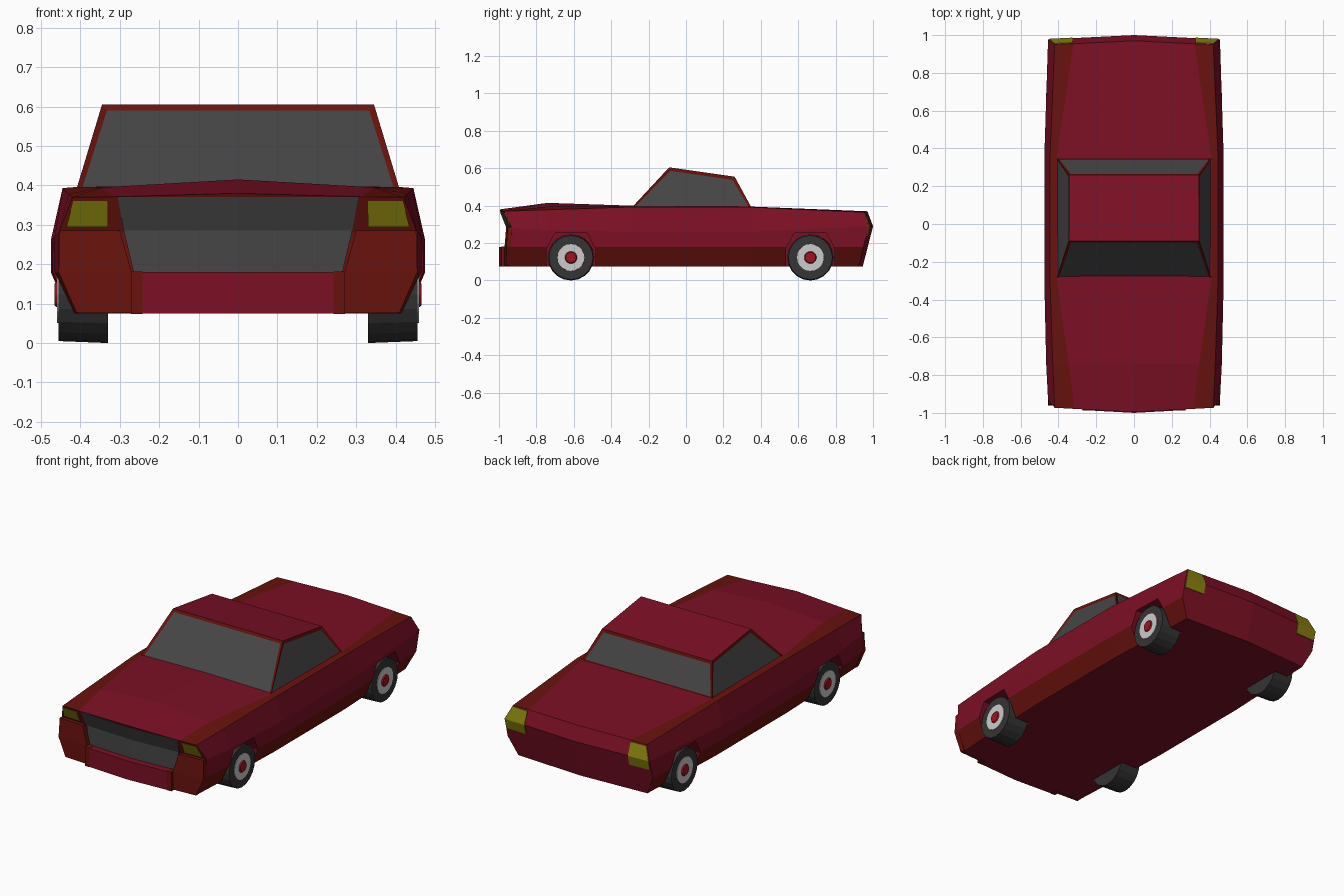
import bpy, bmesh
from math import pi
from mathutils import Matrix

if "Cube" in bpy.data.objects:
    bpy.data.objects.remove(bpy.data.objects["Cube"])


def material(name, rgb):
    m = bpy.data.materials.new(name)
    m.diffuse_color = (*rgb, 1)
    m.use_nodes = True
    m.node_tree.nodes["Principled BSDF"].inputs["Base Color"].default_value = m.diffuse_color
    return m


PAINT = material("crimson_paint", (0.2, 0.005, 0.018))
TRIM = material("dark_red_trim", (0.14, 0.006, 0.004))
GLASS = material("dark_glass", (0.06, 0.06, 0.06))
RUBBER = material("rubber", (0.035, 0.035, 0.035))
LAMP = material("yellow_lamp", (0.24, 0.22, 0.004))
CAP = material("red_cap", (0.35, 0.006, 0.015))


def finish(name, bm, mats):
    me = bpy.data.meshes.new(name)
    bmesh.ops.recalc_face_normals(bm, faces=bm.faces[:])
    bm.to_mesh(me)
    bm.free()
    for m in mats:
        me.materials.append(m)
    ob = bpy.data.objects.new(name, me)
    bpy.context.collection.objects.link(ob)
    return ob


def build(name, faces, mats, sides=(1, -1)):
    """Make a mesh from (points, material index) faces, mirrored in x and welded."""
    bm = bmesh.new()
    for s in sides:
        for pts, mi in faces:
            bm.faces.new([bm.verts.new((s * x, y, z)) for x, y, z in pts]).material_index = mi
    bmesh.ops.remove_doubles(bm, verts=bm.verts[:], dist=1e-4)
    return finish(name, bm, mats)


# Body: lofted half sections; a plan slope bends the nose and tail into a shallow V
def section(ys, slope, xb, xw, zh, xs, zs, xc, zc, zm):
    pts = [(0, .075), (xb, .075), (xw, .18), (xw, zh), (xs, zs), (xc, zc), (0, zm)]
    return [(x, y + slope * x, z) for (x, z), y in zip(pts, ys)]


nose = section([-.96, -.96, -.958, -.956, -.996, -.996, -.996], .055,
               .405, .455, .28, .42, .37, .315, .371, .38)
tail = section([.945, .945, .972, 1.0, .972, .97, .97], -.05,
               .405, .455, .29, .42, .365, .32, .367, .37)
rings = [nose,
         section([-.74] * 7, 0, .415, .465, .27, .43, .378, .345, .395, .415),
         section([-.29] * 7, 0, .43, .475, .26, .445, .393, .41, .396, .40),
         section([.35] * 7, 0, .43, .475, .26, .445, .392, .41, .394, .395),
         tail]
faces = []
for a, b in zip(rings, rings[1:]):
    for i in range(6):
        faces.append(([a[i], a[i + 1], b[i + 1], b[i]], 1 if i in (1, 4) else 0))
for r, ylow, yhigh, mi in ((nose, -.958, -.956, 1), (tail, .972, 1.0, 0)):
    cl, ch = (0, ylow, r[2][2]), (0, yhigh, r[3][2])
    faces += [([r[0], r[1], r[2], cl], mi), ([cl, r[2], r[3], ch], mi),
              ([ch, r[3], r[4], r[5], r[6]], mi)]
body = build("body", faces, [PAINT, TRIM])

# Wheel arches cut out of the body
AXLES = (-.615, .665)
arch = [(-.13, 0), (-.13, .17), (-.085, .255), (.085, .255), (.13, .17), (.13, 0)]
faces = []
for y0 in AXLES:
    a, b = ([(x, y0 + y, z) for y, z in arch] for x in (.325, .6))
    faces += [(a, 0), (b, 0)]
    faces += [([a[i - 1], a[i], b[i], b[i - 1]], 0) for i in range(6)]
cutter = build("arch_cutter", faces, [PAINT])
cutter.hide_render = True
cutter.hide_viewport = True
cut = body.modifiers.new("arches", "BOOLEAN")
cut.operation = "DIFFERENCE"
cut.solver = "EXACT"
cut.object = cutter

# Cabin: tapered block with inset windows
lo = [(-.41, -.29, .39), (.41, -.29, .39), (.41, .35, .39), (-.41, .35, .39)]
hi = [(-.345, -.09, .605), (.345, -.09, .605), (.345, .26, .555), (-.345, .26, .555)]
bm = bmesh.new()
vl, vh = [bm.verts.new(p) for p in lo], [bm.verts.new(p) for p in hi]
bm.faces.new(vh)
bm.faces.new(vl[::-1])
walls = [bm.faces.new((vl[i], vl[(i + 1) % 4], vh[(i + 1) % 4], vh[i])) for i in range(4)]
bm.normal_update()
rim = bmesh.ops.inset_individual(bm, faces=walls, thickness=.02, depth=-.005)["faces"]
for f in rim:
    f.material_index = 1
for f in walls:
    f.material_index = 2
finish("cabin", bm, [PAINT, TRIM, GLASS])


# Panels on the nose and tail: rows of (z, inner x, outer x, y at centre)
def panel(name, rows, mat, slope, depth):
    def grid(d):
        return [[(x, y + slope * x + d, z) for x in (xi, xo)] for z, xi, xo, y in rows]
    f, b = grid(0), grid(depth)
    faces = [([f[0][0], f[0][1], b[0][1], b[0][0]], 0), ([f[-1][0], f[-1][1], b[-1][1], b[-1][0]], 0)]
    for i in range(len(rows) - 1):
        for g in (f, b):
            faces.append(([g[i][0], g[i][1], g[i + 1][1], g[i + 1][0]], 0))
        for k in (0, 1):
            if k or rows[0][1] > 0:
                faces.append(([f[i][k], f[i + 1][k], b[i + 1][k], b[i][k]], 0))
    build(name, faces, [mat])


panel("grille", [(.37, 0, .305, -.996), (.285, 0, .29, -.962), (.18, 0, .265, -.962)],
      GLASS, .055, .02)
panel("headlights", [(.36, .33, .418, -.995), (.295, .33, .435, -.967)], LAMP, .055, .02)
panel("front_corners", [(.285, .30, .452, -.978), (.18, .27, .455, -.985), (.078, .27, .41, -.985)],
      TRIM, .055, .03)
panel("front_bumper", [(.18, 0, .27, -1.0), (.075, 0, .27, -1.0)], PAINT, .055, .045)
panel("bumper_ends", [(.182, .242, .272, -1.001), (.074, .242, .272, -1.001)], TRIM, .055, .04)
panel("tail_lights", [(.36, .325, .42, .977), (.29, .325, .45, 1.003), (.235, .325, .45, .99)],
      LAMP, -.05, -.02)


# Wheels: tyre, rim and cap
def disc(name, x0, x1, y, r, r_out, mat, s):
    bm = bmesh.new()
    m = Matrix.Translation((s * (x0 + x1) / 2, y, .123)) @ Matrix.Rotation(s * pi / 2, 4, "Y")
    bmesh.ops.create_cone(bm, cap_ends=True, segments=20, radius1=r, radius2=r_out,
                          depth=x1 - x0, matrix=m)
    finish(name, bm, [mat] if mat else [])


for s, side in ((1, "right"), (-1, "left")):
    for y, end in zip(AXLES, ("front", "rear")):
        disc(f"{end}_{side}_tyre", .33, .456, y, .123, .118, RUBBER, s)
        disc(f"{end}_{side}_rim", .44, .459, y, .074, .072, None, s)
        disc(f"{end}_{side}_hub_cap", .44, .465, y, .048, .028, CAP, s)
